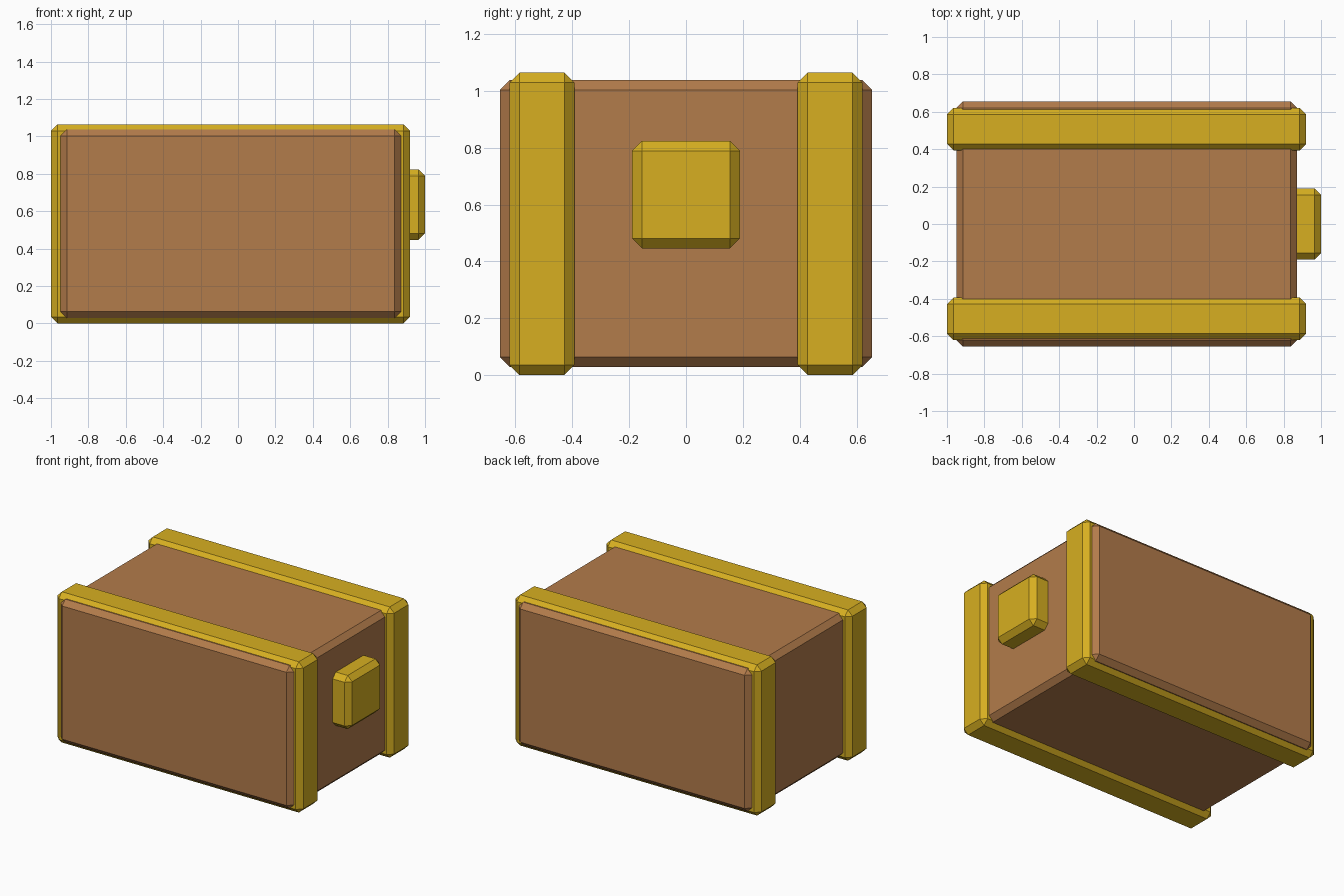
import bpy

if "Cube" in bpy.data.objects:
    bpy.data.objects.remove(bpy.data.objects["Cube"])


def material(name, rgb):
    mat = bpy.data.materials.new(name)
    mat.diffuse_color = (*rgb, 1)
    mat.use_nodes = True
    mat.node_tree.nodes["Principled BSDF"].inputs["Base Color"].default_value = mat.diffuse_color
    return mat


wood = material("wood", (0.45, 0.20, 0.07))
brass = material("brass", (0.68, 0.43, 0.015))


def box(name, lo, hi, mat, bevel=0.035):
    """Chamfered box between two opposite corners."""
    centre = [(a + b) / 2 for a, b in zip(lo, hi)]
    bpy.ops.mesh.primitive_cube_add(size=1, location=centre)
    ob = bpy.context.object
    ob.name = name
    ob.scale = [b - a for a, b in zip(lo, hi)]
    bpy.ops.object.transform_apply(location=False, rotation=False, scale=True)
    mod = ob.modifiers.new("chamfer", 'BEVEL')
    mod.width = bevel
    mod.segments = 1
    ob.data.materials.append(mat)
    return ob


# Wooden chest body
box("chest_body", (-0.95, -0.655, 0.028), (0.872, 0.655, 1.038), wood)

# Metal bands around both ends
for name, y in (("front_band", -0.507), ("back_band", 0.507)):
    box(name, (-1.0, y - 0.114, 0), (0.92, y + 0.114, 1.064), brass)

# Lock plate on the right side
box("lock", (0.80, -0.19, 0.446), (1.0, 0.19, 0.824), brass)
